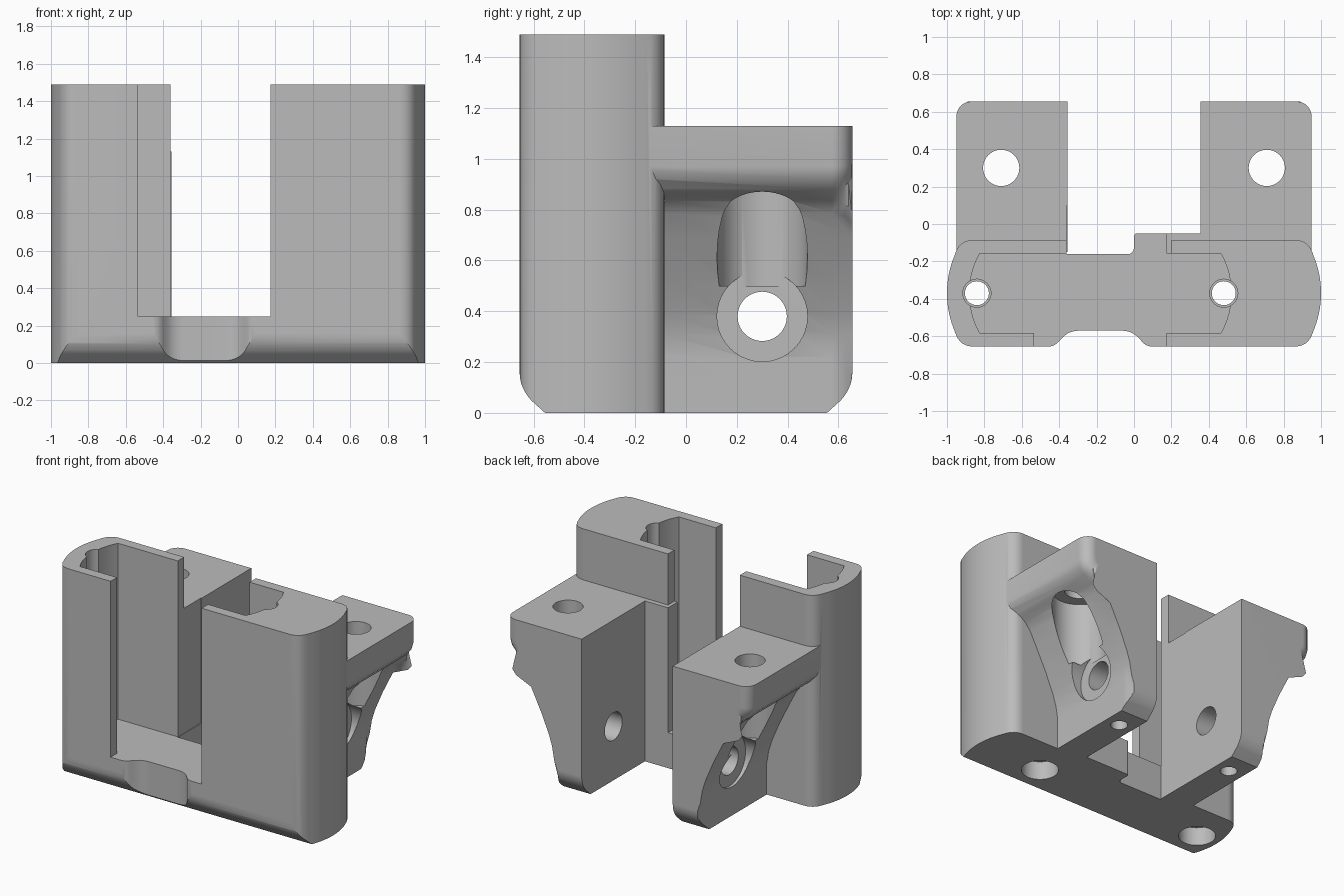
import bpy, bmesh
from math import cos, sin, pi, radians
from mathutils import Vector

if "Cube" in bpy.data.objects:
    bpy.data.objects.remove(bpy.data.objects["Cube"], do_unlink=True)

grey = bpy.data.materials.new("plain grey")
grey.use_nodes = True
grey.diffuse_color = (0.5, 0.5, 0.5, 1)
grey.node_tree.nodes["Principled BSDF"].inputs["Base Color"].default_value = (0.5, 0.5, 0.5, 1)

MID = -0.37          # depth centre of the holder
HEIGHT = 1.49
FLOOR = 0.25
LEG_TOP = 1.13
PLACE = {"x": lambda a, b, t: (t, a, b),
         "y": lambda a, b, t: (a, t, b),
         "z": lambda a, b, t: (a, b, t)}


def arc(cx, cy, r, start, end, n=12):
    angles = [radians(start + (end - start) * i / n) for i in range(n + 1)]
    return [(cx + r * cos(a), cy + r * sin(a)) for a in angles]


def curve(a, b, c, n=6):
    """Rounded corner from a to c, pulled towards b."""
    a, b, c = Vector(a), Vector(b), Vector(c)
    steps = [i / n for i in range(n + 1)]
    return [tuple(a * (1 - t) ** 2 + b * 2 * t * (1 - t) + c * t * t) for t in steps]


def prism(name, points, axis, lo, hi, bevel_rule=None):
    bm = bmesh.new()
    rings = [[bm.verts.new(PLACE[axis](a, b, t)) for a, b in points] for t in (lo, hi)]
    bm.faces.new(rings[0])
    bm.faces.new(rings[1])
    for i in range(len(points)):
        j = (i + 1) % len(points)
        bm.faces.new((rings[0][i], rings[0][j], rings[1][j], rings[1][i]))
    if bevel_rule:
        edges = [e for e in bm.edges if bevel_rule(e)]
        bmesh.ops.bevel(bm, geom=edges, offset=0.08, segments=5, profile=0.5, affect="EDGES")
    bmesh.ops.recalc_face_normals(bm, faces=bm.faces)
    mesh = bpy.data.meshes.new(name)
    bm.to_mesh(mesh)
    bm.free()
    mesh.materials.append(grey)
    obj = bpy.data.objects.new(name, mesh)
    bpy.context.collection.objects.link(obj)
    return obj


def box(name, x0, x1, y0, y1, z0, z1):
    return prism(name, [(x0, y0), (x1, y0), (x1, y1), (x0, y1)], "z", z0, z1)


def rod(name, axis, a, b, r, lo, hi):
    return prism(name, arc(a, b, r, 0, 360, 40)[:-1], axis, lo, hi)


def combine(target, tool, operation):
    mod = target.modifiers.new(operation, "BOOLEAN")
    mod.operation, mod.solver, mod.object = operation, "EXACT", tool
    bpy.context.view_layer.objects.active = target
    bpy.ops.object.modifier_apply(modifier=mod.name)
    bpy.data.objects.remove(tool, do_unlink=True)


def cut(tool):
    combine(body, tool, "DIFFERENCE")


def add(tool):
    combine(body, tool, "UNION")


# Holder body with bulging ends and rounded corners
quarter = arc(0.48, 0, 0.52, 0, 23, 8) + curve((0.955, 0.215), (0.93, 0.285), (0.86, 0.285))
half = [(x, -y) for x, y in reversed(quarter)] + quarter[1:]
outline = [(x, y + MID) for x, y in half] + [(-x, MID - y) for x, y in half]
body = prism("bracket_body", outline, "z", 0, HEIGHT)

# Step behind the floor and post beside the right-hand opening
cut(box("rear_relief", -0.36, 0.2, -0.16, 0.1, -1, 2))
step = curve((-0.04, -0.162), (0, -0.162), (0, -0.12)) + curve((0, -0.07), (0, -0.05), (0.02, -0.05))
add(prism("rear_step", step + [(0.36, -0.05), (0.36, -0.22), (-0.04, -0.22)], "z", 0, LEG_TOP))

# Legs: wide flange on top, tapering to a narrow foot
leg_profile = [(0.355, 0), (0.57, 0), (0.57, 0.22), (0.585, 0.31), (0.61, 0.39),
               (0.67, 0.53), (0.75, 0.69), (0.80, 0.785), (0.84, 0.835), (0.90, 0.88),
               (0.935, 0.92), (0.95, 0.97), (0.95, LEG_TOP), (0.355, LEG_TOP)]


def outer_back_edge(e):
    a, b = e.verts[0].co, e.verts[1].co
    return min(a.y, b.y) > 0.6 and min(abs(a.x), abs(b.x)) > 0.5


for side in (-1, 1):
    add(prism("leg", [(side * x, z) for x, z in leg_profile], "y", -0.15, 0.655, outer_back_edge))

# Sloped lower edges at front and back
for sign in (-1, 1):
    wedge = curve((0.655, 0.16), (0.655, 0.1), (0.61, 0.05)) + [(0.555, 0), (0.52, -0.04), (0.8, -0.04), (0.8, 0.16)]
    cut(prism("edge_wedge", [(sign * y, z) for y, z in wedge], "x", -1.2, 1.2))

# Deep pocket and its front and rear openings
pocket = arc(0.08, MID, 0.44, -29, 29) + arc(-0.44, MID, 0.44, 151, 209)
cut(prism("pocket", pocket, "z", FLOOR, 2))
cut(box("front_opening", -0.535, 0.175, -0.8, -0.4, FLOOR, 2))
cut(box("rear_opening", -0.36, 0.175, -0.4, 0.1, FLOOR, 2))

# Finger notch in the front of the floor
notch_half = curve((0.28, -0.656), (0.24, -0.655), (0.215, -0.62)) + curve((0.205, -0.61), (0.17, -0.57), (0.11, -0.57))
notch = [(0.28, -0.75)] + notch_half
notch = [(x - 0.18, y) for x, y in notch] + [(-x - 0.18, y) for x, y in reversed(notch)]
cut(prism("finger_notch", notch, "z", -0.1, FLOOR + 0.1))

# Screw holes at both ends of the pocket, widened from below
for x in (-0.84, 0.48):
    cut(rod("screw_groove", "z", x, MID, 0.075, FLOOR - 0.01, 2))
    cut(rod("screw_hole", "z", x, MID, 0.064, -0.1, FLOOR + 0.1))
    cut(rod("screw_recess", "z", x, MID, 0.12, -0.1, 0.13))

# Leg holes: vertical bolt with its channel, sideways bolt with its seat, foot hole
for side in (-1, 1):
    cut(rod("bolt_channel", "z", side * 0.71, 0.3, 0.178, 0.5, 0.95))
    cut(rod("bolt_hole", "z", side * 0.71, 0.3, 0.097, 0.9, 1.3))
    cut(rod("side_seat", "x", 0.3, 0.38, 0.178, *sorted((side * 0.55, side * 1.1))))
    cut(rod("side_hole", "x", 0.3, 0.38, 0.097, *sorted((side * 0.3, side * 0.7))))
    cut(rod("foot_hole", "z", side * 0.46, 0.4, 0.055, -0.1, 0.16))

# Smooth curved walls, crisp edges
bpy.ops.object.select_all(action="DESELECT")
body.select_set(True)
bpy.context.view_layer.objects.active = body
bpy.ops.object.shade_smooth_by_angle(angle=radians(28))
weighted = body.modifiers.new("weighted_normals", "WEIGHTED_NORMAL")
weighted.keep_sharp = True
